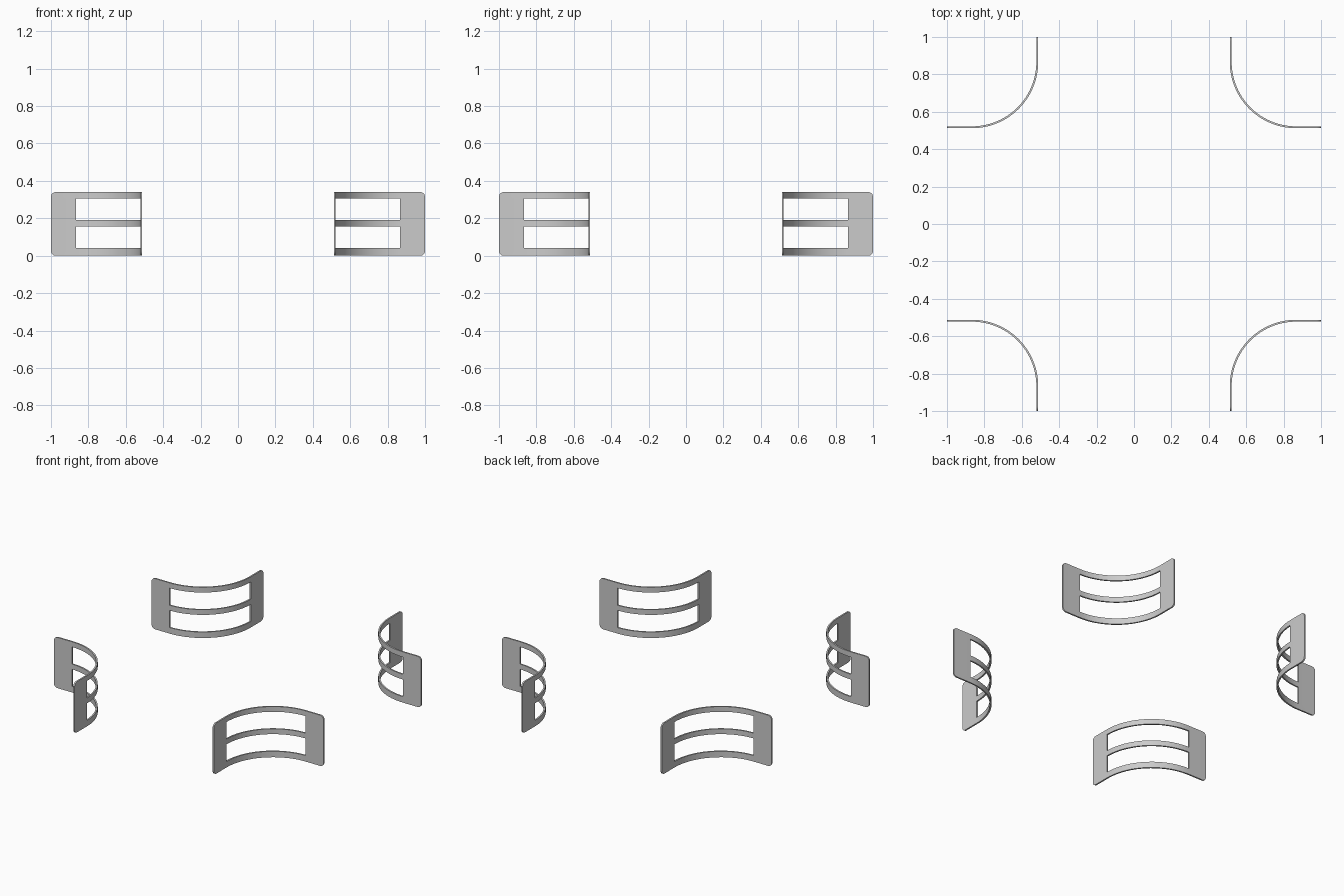
import bpy, bmesh, math
from mathutils import Vector

cube = bpy.data.objects.get("Cube")
if cube:
    bpy.data.objects.remove(cube, do_unlink=True)

HEIGHT, THICK, CORNER = 0.34, 0.01, 0.025
INNER, BEND, ARC_STEPS = 0.517, 0.867, 24
RADIUS = BEND - INNER
ROWS = [0, 0.04, 0.155, 0.19, 0.305, HEIGHT]
WINDOW_ROWS = (1, 3)

grey = bpy.data.materials.new("light grey")
grey.use_nodes = True
colour = (0.6, 0.6, 0.6, 1)
grey.diffuse_color = colour
grey.node_tree.nodes["Principled BSDF"].inputs["Base Color"].default_value = colour


def plan_path():
    """Stations (x, y, corner trim, in arc) along the bent plate."""
    end = []
    for i in range(7):
        d = CORNER * (1 - math.cos(math.pi / 2 * i / 6))
        trim = CORNER - math.sqrt(max(0, CORNER**2 - (CORNER - d)**2))
        end.append((d, trim))
    path = [(1 - d, INNER, t) for d, t in end]
    for i in range(ARC_STEPS + 1):
        a = math.pi / 2 * i / ARC_STEPS
        path.append((BEND - RADIUS * math.sin(a), BEND - RADIUS * math.cos(a), 0))
    path += [(INNER, 1 - d, t) for d, t in reversed(end)]
    return path, len(end)


def curved_panel(name, turn):
    path, first = plan_path()
    c, s = round(math.cos(turn)), round(math.sin(turn))
    bm = bmesh.new()
    columns = []
    for x, y, trim in path:
        levels = [trim] + ROWS[1:-1] + [HEIGHT - trim]
        columns.append([bm.verts.new(Vector((c * x - s * y, s * x + c * y, z)))
                        for z in levels])
    # Solid end plates and three curved rails, leaving two window openings
    for i, (a, b) in enumerate(zip(columns, columns[1:])):
        in_arc = first <= i < first + ARC_STEPS
        for r in range(len(ROWS) - 1):
            if not (in_arc and r in WINDOW_ROWS):
                bm.faces.new((a[r], b[r], b[r + 1], a[r + 1]))
    mesh = bpy.data.meshes.new(name)
    bm.to_mesh(mesh)
    bm.free()
    mesh.materials.append(grey)
    panel = bpy.data.objects.new(name, mesh)
    bpy.context.collection.objects.link(panel)

    # Sheet thickness
    solid = panel.modifiers.new("thickness", 'SOLIDIFY')
    solid.thickness = THICK
    solid.offset = 0
    solid.use_even_offset = True

    bpy.ops.object.select_all(action='DESELECT')
    panel.select_set(True)
    bpy.context.view_layer.objects.active = panel
    bpy.ops.object.modifier_apply(modifier=solid.name)
    bpy.ops.object.shade_smooth_by_angle(angle=math.radians(30))


# One panel at each corner
for k, corner in enumerate(("back_left", "back_right", "front_right", "front_left")):
    curved_panel(corner + "_curved_panel", k * math.pi / 2)
